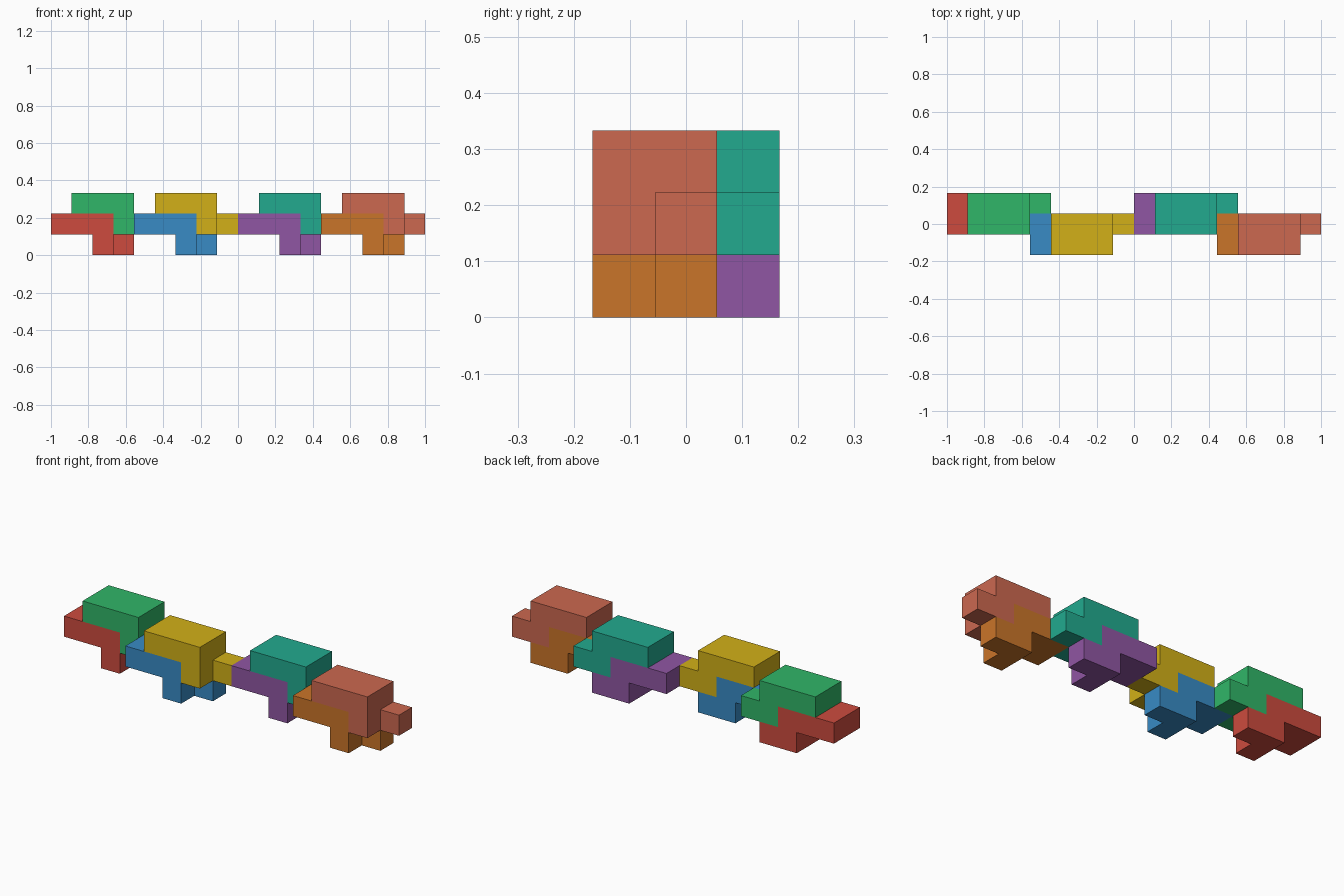
import bpy, bmesh
from mathutils import Vector

if "Cube" in bpy.data.objects:
    bpy.data.objects.remove(bpy.data.objects["Cube"])

U = 1 / 9  # size of one cube cell

# One nine-cube puzzle piece: a bar two cells deep, with a stepped foot below
CELLS = {(x, y, 1) for x in range(3) for y in range(2)}
CELLS |= {(2, 0, 0), (2, 1, 0), (3, 1, 0)}


def linear(c):
    c /= 255
    return c / 12.92 if c <= 0.04045 else ((c + 0.055) / 1.055) ** 2.4


def piece(name, offset, rgb):
    bm = bmesh.new()
    # Keep only the outer cell faces, then merge coplanar ones
    for cell in sorted(CELLS):
        for axis in range(3):
            for side in (0, 1):
                near = list(cell)
                near[axis] += 2 * side - 1
                if tuple(near) in CELLS:
                    continue
                b, c = (axis + 1) % 3, (axis + 2) % 3
                corners = []
                for s, t in ((0, 0), (1, 0), (1, 1), (0, 1)):
                    p = Vector(cell) + Vector(offset)
                    p[axis] += side
                    p[b] += s
                    p[c] += t
                    corners.append(bm.verts.new((p - Vector((9, 1.5, 0))) * U))
                bm.faces.new(corners if side else corners[::-1])
    bmesh.ops.remove_doubles(bm, verts=bm.verts[:], dist=1e-4)
    bmesh.ops.dissolve_limit(bm, angle_limit=0.01, verts=bm.verts[:], edges=bm.edges[:])
    bmesh.ops.recalc_face_normals(bm, faces=bm.faces[:])
    mesh = bpy.data.meshes.new(name)
    bm.to_mesh(mesh)
    bm.free()
    mat = bpy.data.materials.new(name + "_colour")
    mat.diffuse_color = (*[linear(v) for v in rgb], 1)
    mat.use_nodes = True
    mat.node_tree.nodes["Principled BSDF"].inputs["Base Color"].default_value = mat.diffuse_color
    mesh.materials.append(mat)
    bpy.context.collection.objects.link(bpy.data.objects.new(name, mesh))


# Four interlocked pairs: (x, y) start, then lower and upper piece colours
PAIRS = [
    ((0, 1), ("red", (205, 75, 62)), ("green", (48, 182, 104))),
    ((4, 0), ("blue", (56, 139, 197)), ("yellow", (210, 176, 24))),
    ((9, 1), ("purple", (144, 86, 163)), ("teal", (34, 170, 143))),
    ((13, 0), ("orange", (202, 117, 41)), ("salmon", (204, 104, 80))),
]
for (x, y), lower, upper in PAIRS:
    piece(lower[0] + "_lower_piece", (x, y, 0), lower[1])
    piece(upper[0] + "_upper_piece", (x + 1, y, 1), upper[1])
